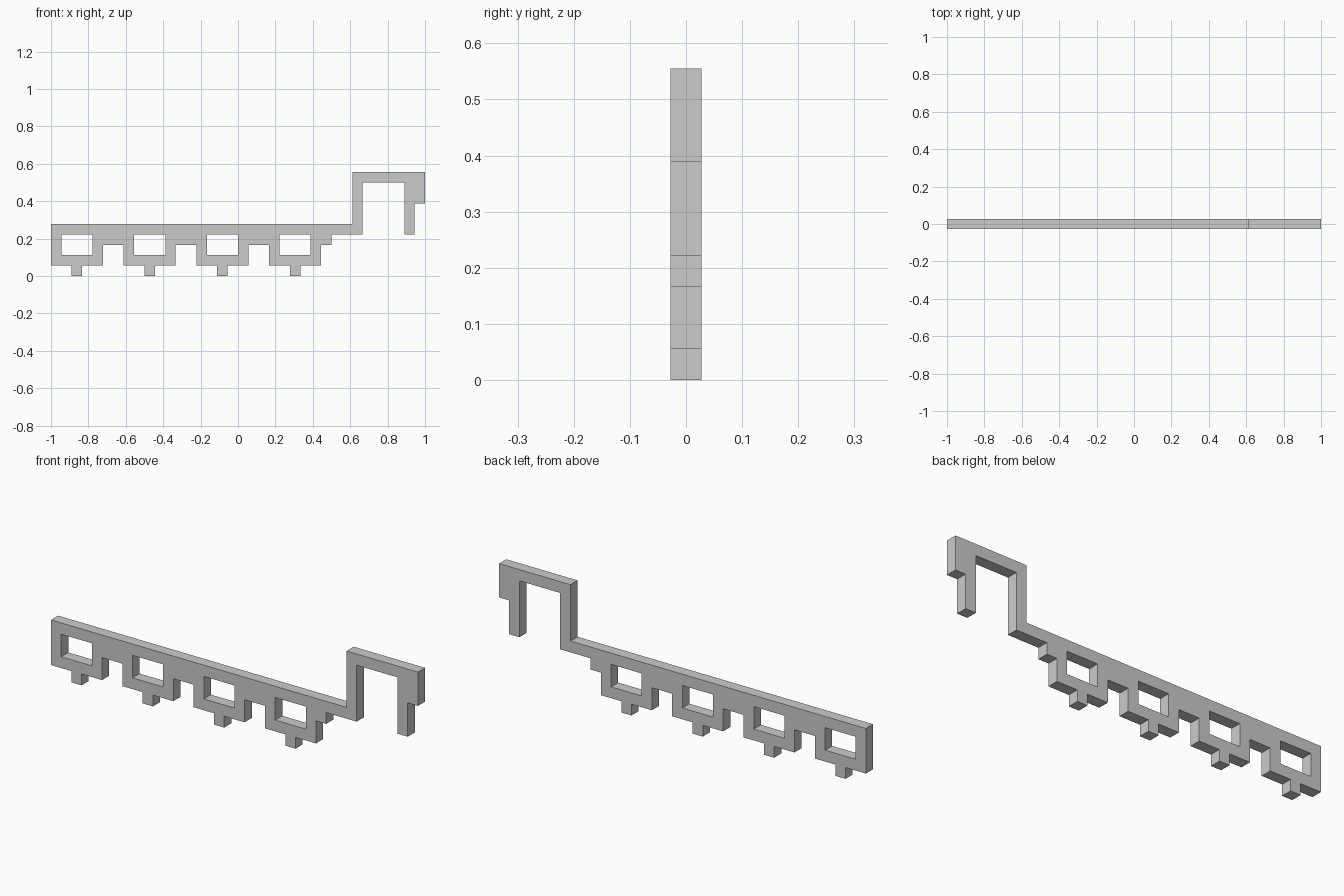
import bpy, bmesh
from math import pi

if "Cube" in bpy.data.objects:
    bpy.data.objects.remove(bpy.data.objects["Cube"])

U = 1 / 18          # one grid cell; the model is 36 x 1 x 10 cells
COUNT, PITCH = 4, 7  # repeated framed teeth

# Outer outline in cells, starting along the underside
outline = []
holes = []
for k in range(COUNT):
    x = k * PITCH
    # framed tooth with a small foot
    tooth = [(0, 3), (0, 1), (2, 1), (2, 0), (3, 0), (3, 1), (5, 1), (5, 3)]
    outline += [(x + a, b) for a, b in (tooth if k else tooth[1:])]
    holes.append([(x + 1, 2), (x + 1, 4), (x + 4, 4), (x + 4, 2)])

# Step under the bar, raised hook with its hanging tip, then back along the top
outline += [(27, 3), (27, 4), (30, 4), (30, 9), (34, 9), (34, 4), (35, 4),
            (35, 7), (36, 7), (36, 10), (29, 10), (29, 5), (0, 5)]

# Filled flat profile with windows, extruded to one cell thick
curve = bpy.data.curves.new("toothed_rail", 'CURVE')
curve.dimensions = '2D'
curve.fill_mode = 'BOTH'
curve.extrude = U / 2
for loop in [outline] + holes:
    spline = curve.splines.new('POLY')
    spline.points.add(len(loop) - 1)
    for p, (a, b) in zip(spline.points, loop):
        p.co = ((a - 18) * U, b * U, 0, 1)
    spline.use_cyclic_u = True

rail = bpy.data.objects.new("toothed_rail", curve)
bpy.context.collection.objects.link(rail)
rail.rotation_euler.x = pi / 2
bpy.context.view_layer.objects.active = rail
rail.select_set(True)
bpy.ops.object.convert(target='MESH')
bpy.ops.object.transform_apply(location=False, rotation=True, scale=False)

# Weld caps to walls and merge the flat faces
rail = bpy.context.object
bm = bmesh.new()
bm.from_mesh(rail.data)
bmesh.ops.remove_doubles(bm, verts=bm.verts, dist=1e-4)
bmesh.ops.dissolve_limit(bm, angle_limit=0.01, verts=bm.verts, edges=bm.edges)
bmesh.ops.recalc_face_normals(bm, faces=bm.faces)
for f in bm.faces:
    f.smooth = False
bm.to_mesh(rail.data)
bm.free()
